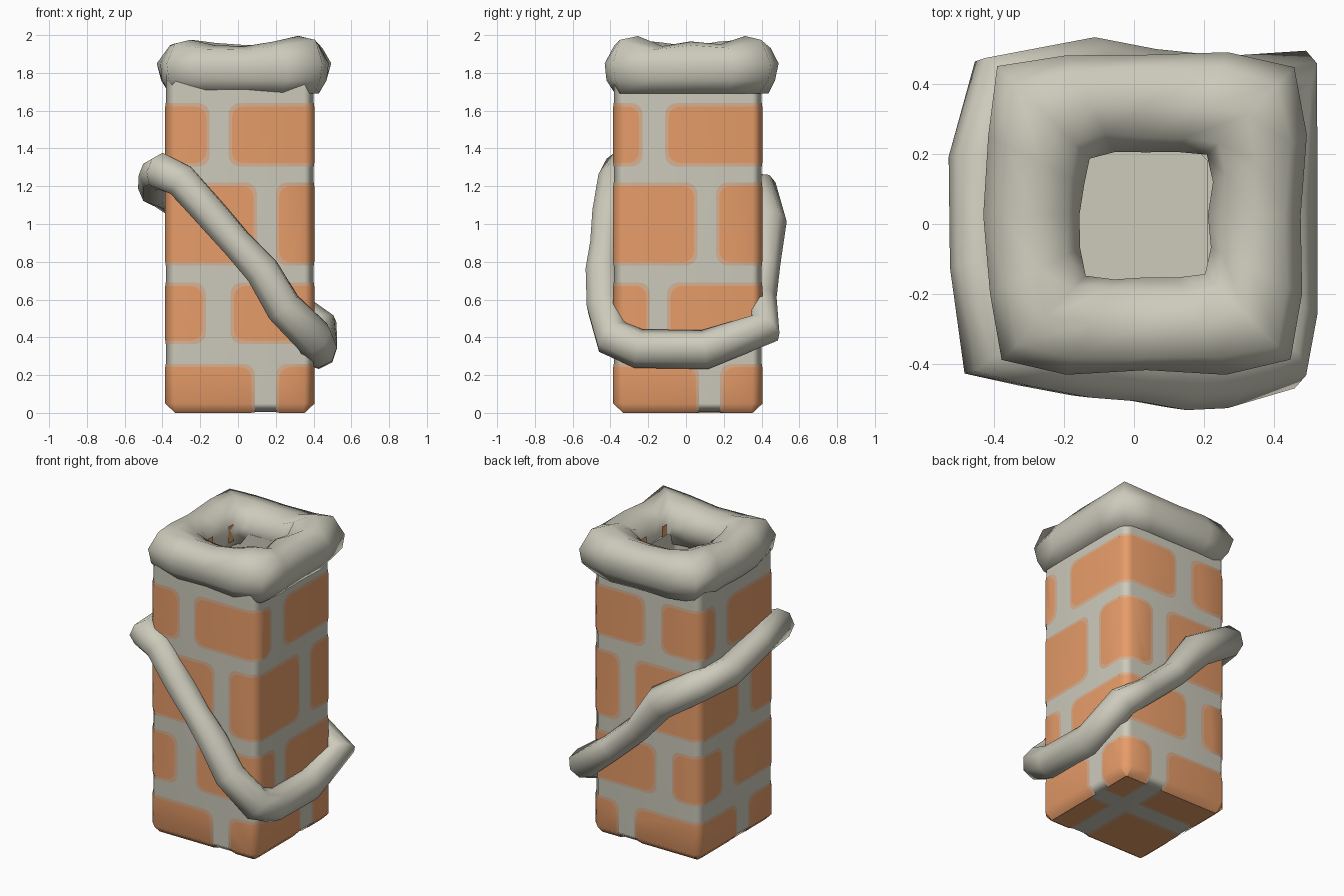
import bpy, bmesh, math, random
from mathutils import Vector

if "Cube" in bpy.data.objects:
    bpy.data.objects.remove(bpy.data.objects["Cube"])

random.seed(4)


def material(name, rgb):
    m = bpy.data.materials.new(name)
    m.diffuse_color = (*rgb, 1)
    m.use_nodes = True
    m.node_tree.nodes["Principled BSDF"].inputs["Base Color"].default_value = m.diffuse_color
    return m


STONE = material("pale_stone", (0.61, 0.595, 0.50))
BRICK = material("orange_brick", (0.80, 0.335, 0.142))
RIM = material("brick_edge", (0.69, 0.44, 0.285))


def finish(name, bm, mats, smooth, weighted=False):
    me = bpy.data.meshes.new(name)
    bm.to_mesh(me)
    bm.free()
    ob = bpy.data.objects.new(name, me)
    bpy.context.collection.objects.link(ob)
    for m in mats:
        me.materials.append(m)
    bpy.ops.object.select_all(action='DESELECT')
    ob.select_set(True)
    bpy.context.view_layer.objects.active = ob
    bpy.ops.object.shade_smooth_by_angle(angle=math.radians(smooth))
    if weighted:  # flat walls, soft bevels
        ob.modifiers.new("soft_bevels", 'WEIGHTED_NORMAL').keep_sharp = True
    return ob


def loft(name, rings, closed, smooth, weighted=False):
    """Skin a row of point rings; close it to a loop or cap both ends."""
    bm = bmesh.new()
    vs = [[bm.verts.new(p) for p in r] for r in rings]
    n = len(vs[0])
    pairs = list(zip(vs, vs[1:])) + ([(vs[-1], vs[0])] if closed else [])
    for a, b in pairs:
        for i in range(n):
            j = (i + 1) % n
            bm.faces.new((a[i], a[j], b[j], b[i]))
    if not closed:
        bm.faces.new(vs[0])
        bm.faces.new(vs[-1])
    bmesh.ops.recalc_face_normals(bm, faces=bm.faces)
    return finish(name, bm, [STONE], smooth, weighted)


# Column: bevelled foot and corners, straight walls, shallow flue at the top
C, H, BEV = 0.01, 0.39, 0.05
SQUARE = ((-1, -1), (1, -1), (1, 1), (-1, 1))


def bevelled_square(h, c, z):
    k = h - c
    flat = ((-k, -h), (k, -h), (h, -k), (h, k), (k, h), (-k, h), (-h, k), (-h, -k))
    return [(C + x, C + y, z) for x, y in flat]


profile = ((H - BEV, 0.003, 0.006), (H, BEV, BEV), (H, BEV, 1.80),
           (0.20, 0.03, 1.80), (0.20, 0.03, 1.68))
loft("column", [bevelled_square(*p) for p in profile], False, 60, True)

# Cap: a lumpy square ring
section = ((0.445, 1.76), (0.46, 1.85), (0.41, 1.945), (0.31, 1.965),
           (0.225, 1.925), (0.185, 1.84), (0.20, 1.72), (0.40, 1.69))
stations = []
for k in range(4):
    (ax, ay), (bx, by) = SQUARE[k], SQUARE[(k + 1) % 4]
    for i in range(4):
        t = i / 4
        s = 0.91 if i == 0 else random.uniform(0.97, 1.02)
        stations.append((s * (ax + (bx - ax) * t), s * (ay + (by - ay) * t)))
rings = []
for px, py in stations:
    corner = abs(px) > 0.85 and abs(py) > 0.85
    lift = (0.03 if px > 0 else 0.01) if corner else random.uniform(-0.03, 0.005)
    ring = []
    for r, z in section:
        r += random.uniform(-0.008, 0.008)
        ring.append((0.035 + px * r, 0.025 + py * r, z + (lift if z > 1.9 else 0)))
    rings.append(ring)
loft("cap_ring", rings, True, 75)

# Band: a lumpy strand that wraps the column at a slant
path = ((-.41, -.36, 1.28, 1.05), (-.30, -.375, 1.23, 1), (-.14, -.41, 1.05, .95),
        (0, -.425, .89, .9), (.13, -.44, .75, 1), (.24, -.43, .56, 1.05),
        (.40, -.39, .40, 1.1), (.42, -.25, .34, 1.1), (.42, .10, .335, 1.1),
        (.44, .42, .45, 1), (.25, .40, .60, .85), (.05, .42, .78, .85),
        (-.12, .43, 1.00, 1.1), (-.38, .40, 1.17, 1.05), (-.435, .18, 1.19, 1),
        (-.44, -.12, 1.26, .9))
cu = bpy.data.curves.new("slanted_band", 'CURVE')
cu.dimensions = '3D'
cu.bevel_depth = 0.095
cu.bevel_resolution = 2
sp = cu.splines.new('POLY')
sp.points.add(len(path) - 1)
sp.use_cyclic_u = True
sp.use_smooth = True
for p, (x, y, z, r) in zip(sp.points, path):
    p.co = (x, y, z, 1)
    p.radius = r
cu.materials.append(STONE)
band = bpy.data.objects.new("slanted_band", cu)
bpy.context.collection.objects.link(band)
bpy.ops.object.select_all(action='DESELECT')
bpy.context.view_layer.objects.active = band
band.select_set(True)
bpy.ops.object.convert(target='MESH')

# Bricks: thin sheets just proud of the walls, each with a paler edge sheet
bricks = bmesh.new()


def sheet(points, outward, mat):
    f = bricks.faces.new([bricks.verts.new(p) for p in points])
    f.normal_update()
    if f.normal.dot(Vector(outward)) < 0:
        f.normal_flip()
    f.material_index = mat


def wall_point(side, u, z, off):
    d = H + off
    return ((u, C - d, z), (C + d, u, z), (u, C + d, z), (C - d, u, z))[side]


def rounded(u0, u1, z0, z1, radii):
    """Rectangle outline; radii run anticlockwise from the lower left."""
    pts = []
    corners = ((u0, z0, 1, 1), (u1, z0, -1, 1), (u1, z1, -1, -1), (u0, z1, 1, -1))
    for k, ((u, z, a, b), r) in enumerate(zip(corners, radii)):
        if not r:
            pts.append((u, z))
            continue
        for i in range(6):
            t = math.pi + k * math.pi / 2 + i * math.pi / 10
            pts.append((u + a * r + r * math.cos(t), z + b * r + r * math.sin(t)))
    return pts


OUT = ((0, -1, 0), (1, 0, 0), (0, 1, 0), (-1, 0, 0))
ROWS = ((BEV, 0.26), (0.365, 0.69), (0.78, 1.22), (1.305, 1.64))
# mortar gap on each side (front, right, back, left), rows from the foot up
GAPS = (((.09, .20), (-.17, -.04), (.10, .20), (-.15, -.05)),
        ((.07, .18), (-.19, -.10), (.06, .16), (-.23, -.11)),
        ((.09, .20), (-.18, -.07), (.09, .19), (-.10, .01)),
        ((-.09, .02), (.06, .17), (-.11, .00), (.13, .24)))
LAYERS = ((0.003, 0.0, 1), (0.006, 0.018, 0))  # offset, inset, material

for row, (z0, z1) in enumerate(ROWS):
    for off, inset, mi in LAYERS:
        e = H - BEV + 0.41 * off            # half length of the flat wall
        low, high = (z0 if row == 0 else z0 + inset), z1 - inset
        r, r_low = 0.06, (0 if row == 0 else 0.06)
        for side in range(4):
            g0, g1 = GAPS[side][row]
            for u0, u1, radii in ((C - e, g0 - inset, (0, r_low, r, 0)),
                                  (g1 + inset, C + e, (r_low, 0, 0, r))):
                outline = rounded(u0, u1, low, high, radii)
                sheet([wall_point(side, u, z, off) for u, z in outline], OUT[side], mi)
                if row == 0:  # carry the lowest brick over the bevelled foot
                    sheet([wall_point(side, u0, BEV, off), wall_point(side, u1, BEV, off),
                           wall_point(side, u1, 0.006 - off, off - BEV),
                           wall_point(side, u0, 0.006 - off, off - BEV)], OUT[side], mi)
        # bevelled column corners between neighbouring walls
        for sx, sy in SQUARE:
            p = (C + sx * (H + off), C + sy * e)
            q = (C + sx * e, C + sy * (H + off))
            sheet([(*p, low), (*q, low), (*q, high), (*p, high)], (sx, sy, 0), mi)
            if row == 0:
                sheet([(*p, low), (*q, low), (C + sx * e, C + sy * e, 0.006 - off)],
                      (sx, sy, -1), mi)

# Underside bricks around a mortar cross
for off, inset, mi in LAYERS:
    e = H - BEV + 0.41 * off
    for x0, x1 in ((C - e, .09 - inset), (.20 + inset, C + e)):
        for y0, y1 in ((C - e, .03 - inset), (.14 + inset, C + e)):
            z = 0.006 - off
            sheet([(x0, y0, z), (x1, y0, z), (x1, y1, z), (x0, y1, z)], (0, 0, -1), mi)

# Slivers of brick showing inside the flue
for sx, sy in SQUARE:
    x, y = 0.035 + sx * 0.176, 0.025 + sy * 0.13
    sheet([(x, y, 1.76), (x, y - sy * .05, 1.76), (x, y - sy * .05, 1.87), (x, y, 1.87)],
          (-sx, 0, 0), 0)

bmesh.ops.remove_doubles(bricks, verts=bricks.verts, dist=0.0005)
finish("bricks", bricks, [BRICK, RIM], 60, True)
